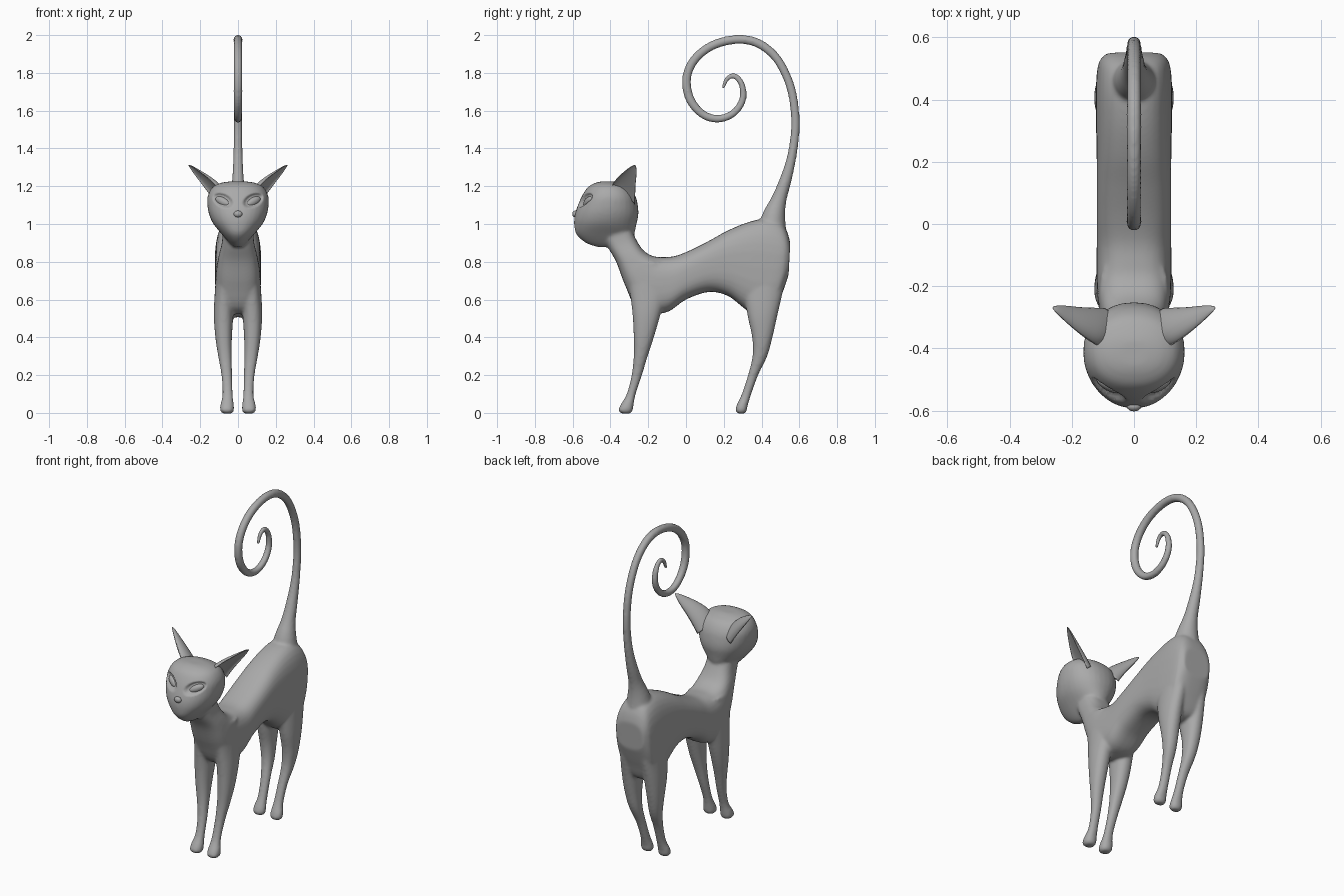
import bpy, bmesh, math
from mathutils import Vector, Matrix

cube = bpy.data.objects.get("Cube")
if cube:
    bpy.data.objects.remove(cube)

grey = bpy.data.materials.new("soft grey")
grey.use_nodes = True
grey.diffuse_color = (0.4, 0.4, 0.4, 1)
grey.node_tree.nodes["Principled BSDF"].inputs["Base Color"].default_value = (0.4, 0.4, 0.4, 1)


def finish(name, bm):
    bmesh.ops.recalc_face_normals(bm, faces=bm.faces)
    mesh = bpy.data.meshes.new(name)
    bm.to_mesh(mesh)
    bm.free()
    mesh.materials.append(grey)
    mesh.shade_smooth()
    obj = bpy.data.objects.new(name, mesh)
    bpy.context.collection.objects.link(obj)
    return obj


def smooth_path(rows, steps=5):
    """Catmull-Rom interpolation of rows of numbers."""
    rows = [Vector(r) for r in rows]
    out = []
    for i in range(len(rows) - 1):
        a, b = rows[max(i - 1, 0)], rows[i]
        c, d = rows[i + 1], rows[min(i + 2, len(rows) - 1)]
        for s in range(steps):
            t = s / steps
            out.append(b + (c - a) * t / 2 + (a * 2 - b * 5 + c * 4 - d) * t * t / 2
                       + (b * 3 - a - c * 3 + d) * t ** 3 / 2)
    return out + [rows[-1]]


def skin(name, rings):
    """Closed surface through a list of rings of points."""
    bm = bmesh.new()
    loops = [[bm.verts.new(p) for p in ring] for ring in rings]
    n = len(loops[0])
    for low, high in zip(loops, loops[1:]):
        for i in range(n):
            j = (i + 1) % n
            bm.faces.new((low[i], low[j], high[j], high[i]))
    bm.faces.new(loops[0])
    bm.faces.new(loops[-1])
    return finish(name, bm)


def power(v, p):
    return math.copysign(abs(v) ** (2 / p), v)


def loft(name, stations, p=2.0, n=32):
    """Each station: profile points (y, z) and (y, z), half width, centre x."""
    rings = []
    for ay, az, by, bz, w, x in smooth_path(stations):
        a, b = Vector((x, ay, az)), Vector((x, by, bz))
        mid, half = (a + b) / 2, (a - b) / 2
        ring = []
        for i in range(n):
            t = math.tau * i / n
            ring.append(mid + half * power(math.cos(t), p)
                        + Vector((w * power(math.sin(t), p), 0, 0)))
        rings.append(ring)
    return skin(name, rings)


# Torso: neck, chest, belly and rump (back line, belly line, half width)
torso = loft("torso", [(*r, 0) for r in (
    (-.30, 1.0, -.46, 1.0, .08), (-.265, .92, -.42, .89, .085),
    (-.225, .86, -.37, .80, .102), (-.175, .83, -.32, .67, .115),
    (-.125, .825, -.25, .54, .12), (-.06, .83, -.11, .53, .12),
    (.02, .86, 0, .60, .12), (.12, .91, .12, .64, .12),
    (.22, .965, .22, .62, .12), (.33, 1.01, .30, .56, .122),
    (.43, 1.03, .37, .51, .123), (.5, 1.01, .46, .52, .12),
    (.535, .96, .505, .62, .112), (.552, .9, .543, .73, .09))], p=2.8)

# Legs: shared heights and inner/outer limits, own front/back limits
heights = (.8, .65, .52, .4, .3, .2, .1, .04, .012, -.004)
inner = (.03, .02, .025, .032, .033, .031, .028, .022, .022, .034)
outer = (.11, .122, .128, .12, .105, .088, .082, .094, .095, .08)
front = ((-.33, -.12), (-.30, -.10), (-.283, -.135), (-.277, -.17), (-.277, -.203),
         (-.288, -.233), (-.314, -.266), (-.348, -.278), (-.358, -.282), (-.34, -.295))
hind = ((.34, .545), (.31, .515), (.325, .485), (.35, .458), (.352, .43),
        (.328, .382), (.295, .346), (.268, .327), (.262, .322), (.275, .31))
parts = []
for label, limits in (("front", front), ("hind", hind)):
    for side, sign in (("left", 1), ("right", -1)):
        rows = [(f, z, b, z, (o - i) / 2, sign * (o + i) / 2)
                for z, i, o, (f, b) in zip(heights, inner, outer, limits)]
        parts.append(loft(f"{label}_leg_{side}", rows, p=2.2))

# Tail: flared root, tall sweep and inward spiral (y, z, radius)
path = smooth_path([(.45, .93, .085), (.465, 1.04, .062), (.492, 1.13, .041),
                    (.523, 1.22, .033), (.549, 1.31, .027), (.569, 1.41, .024),
                    (.579, 1.55, .023), (.555, 1.72, .023), (.485, 1.87, .023),
                    (.385, 1.955, .024), (.27, 1.977, .024), (.14, 1.945, .024),
                    (.045, 1.87, .024), (.003, 1.77, .024), (.022, 1.66, .024),
                    (.09, 1.58, .022), (.175, 1.557, .021), (.255, 1.59, .02),
                    (.3, 1.66, .019), (.295, 1.74, .017), (.255, 1.785, .015),
                    (.215, 1.765, .013), (.195, 1.715, .009)], 3)
rows = []
for i, (y, z, r) in enumerate(path):
    step = path[min(i + 1, len(path) - 1)] - path[max(i - 1, 0)]
    normal = Vector((-step.y, step.x)).normalized() * r
    rows.append((y + normal.x, z + normal.y, y - normal.x, z - normal.y, r, 0))
parts.append(loft("tail", rows, n=20))

# Head: heart-shaped stack (height, face, nape, half width)
parts.append(loft("head", [(f, z, b, z, w, 0) for z, f, b, w in (
    (.878, -.47, -.34, .02), (.9, -.53, -.30, .045), (.945, -.58, -.275, .085),
    (1.0, -.592, -.262, .13), (1.05, -.588, -.252, .153), (1.1, -.572, -.255, .162),
    (1.15, -.55, -.268, .16), (1.195, -.52, -.3, .135), (1.218, -.48, -.35, .09),
    (1.225, -.45, -.38, .04))], p=2.2))

# Fuse the parts into one soft skin
bpy.ops.object.select_all(action='DESELECT')
for obj in parts + [torso]:
    obj.select_set(True)
bpy.context.view_layer.objects.active = torso
bpy.ops.object.join()
body = bpy.context.view_layer.objects.active
body.name = "body"
remesh = body.modifiers.new("fuse", 'REMESH')
remesh.mode = 'VOXEL'
remesh.voxel_size = .008
remesh.use_smooth_shade = True
soften = body.modifiers.new("soften", 'SMOOTH')
soften.factor = .5
soften.iterations = 9
for name in ("fuse", "soften"):
    bpy.ops.object.modifier_apply(modifier=name)

# Eye sockets pressed into the face
tilt = math.radians(25)
for v in body.data.vertices:
    if v.co.y < -.42 and v.co.z > 1:
        dx, dz = abs(v.co.x) - .08, v.co.z - 1.125
        along = (dx * math.cos(tilt) + dz * math.sin(tilt)) / .058
        across = (dz * math.cos(tilt) - dx * math.sin(tilt)) / .034
        depth = 1 - along ** 2 - across ** 2
        if depth > 0:
            v.co.y += .02 * min(1, depth * 2)


def ellipsoid(name, centre, size, turn=0):
    bm = bmesh.new()
    bmesh.ops.create_uvsphere(bm, u_segments=24, v_segments=14, radius=1)
    bm.transform(Matrix.Translation(centre) @ turn @ Matrix.Diagonal((*size, 1)))
    return finish(name, bm)


# Almond eyes, and ears with a hollow front
axis = Vector((.15, .065, .17)).normalized()
across = Vector((.03, .13, -.06)).normalized()
opening = across.cross(axis).normalized()
for side, sign in (("left", 1), ("right", -1)):
    turn = Matrix.Rotation(sign * math.radians(28), 4, 'Z') @ Matrix.Rotation(-sign * tilt, 4, 'Y')
    ellipsoid(f"eye_{side}", (sign * .08, -.518, 1.118), (.046, .018, .022), turn)
    rings = []
    for x, y, z, wide, deep in smooth_path([
            (.1, -.335, 1.13, .07, .05), (.135, -.33, 1.18, .066, .044),
            (.175, -.315, 1.225, .052, .034), (.22, -.292, 1.27, .032, .02),
            (.25, -.276, 1.3, .014, .01), (.262, -.27, 1.311, .003, .003)]):
        ring = []
        for i in range(32):
            t = math.tau * i / 32
            s = math.sin(t)
            push = s * deep * (-.45 if s > 0 else 1)
            q = Vector((x, y, z)) + across * wide * math.cos(t) + opening * push
            ring.append((q.x * sign, q.y, q.z))
        rings.append(ring)
    skin(f"ear_{side}", rings)

# Nose
ellipsoid("nose", (0, -.586, 1.053), (.023, .016, .018), Matrix.Identity(4))
